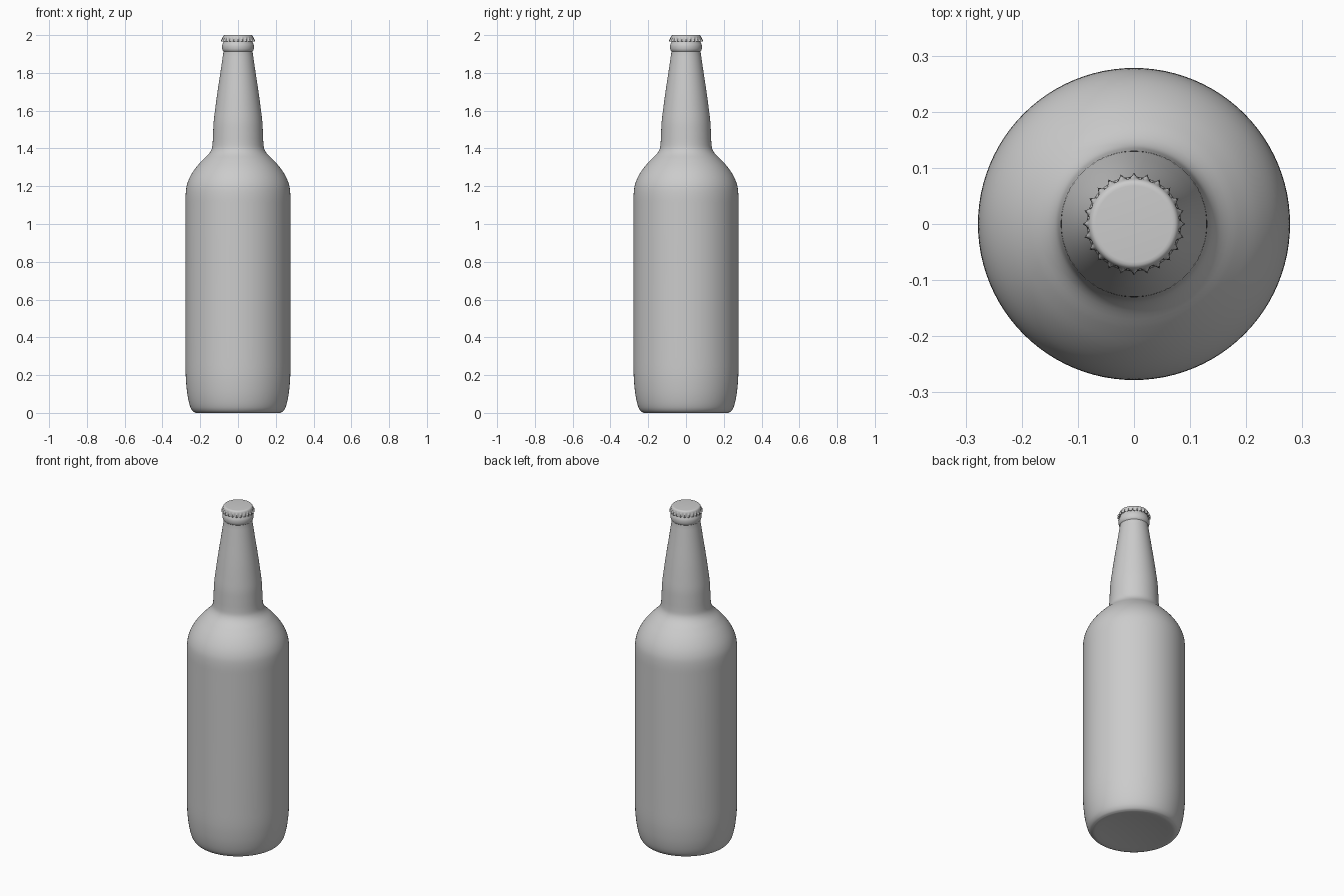
import bpy, bmesh
from math import sin, cos, pi, radians
from mathutils import Vector

if "Cube" in bpy.data.objects:
    bpy.data.objects.remove(bpy.data.objects["Cube"])


def lathe(name, rings, steps, radius=None):
    """Skin a list of (r, z, flute) rings around z; first and last collapse to the axis."""
    bm = bmesh.new()
    rows = []
    for r, z, f in rings:
        if r < 1e-5:
            rows.append([bm.verts.new((0, 0, z))])
            continue
        row = []
        for i in range(steps):
            a = 2 * pi * i / steps
            rr = r + (radius(a) * f if radius else 0)
            row.append(bm.verts.new((rr * cos(a), rr * sin(a), z)))
        rows.append(row)
    for lo, hi in zip(rows, rows[1:]):
        for i in range(steps):
            j = (i + 1) % steps
            if len(lo) == 1:
                bm.faces.new((lo[0], hi[j], hi[i]))
            elif len(hi) == 1:
                bm.faces.new((lo[i], lo[j], hi[0]))
            else:
                bm.faces.new((lo[i], lo[j], hi[j], hi[i]))
    bmesh.ops.recalc_face_normals(bm, faces=bm.faces)
    mesh = bpy.data.meshes.new(name)
    bm.to_mesh(mesh)
    bm.free()
    ob = bpy.data.objects.new(name, mesh)
    bpy.context.collection.objects.link(ob)
    bpy.ops.object.select_all(action='DESELECT')
    ob.select_set(True)
    bpy.context.view_layer.objects.active = ob
    bpy.ops.object.shade_smooth_by_angle(angle=radians(40))
    return ob


def refine(points, n=4):
    """Centripetal-style smooth curve: Hermite with chord-limited tangents."""
    p = [Vector(q) for q in points]
    tangents = []
    for i in range(len(p)):
        a, b = p[max(i - 1, 0)], p[min(i + 1, len(p) - 1)]
        tangents.append((b - a).normalized())
    out = []
    for i in range(len(p) - 1):
        d = (p[i + 1] - p[i]).length
        for k in range(n):
            t = k / n
            out.append(p[i] * (2*t**3 - 3*t**2 + 1) + p[i + 1] * (3*t**2 - 2*t**3)
                       + tangents[i] * d * (t**3 - 2*t**2 + t)
                       + tangents[i + 1] * d * (t**3 - t**2))
    return out + [p[-1]]


# Glass bottle: base, body, shoulder and tapered neck
side = [(0.222, 0.0), (0.238, 0.008), (0.252, 0.03), (0.264, 0.075),
        (0.272, 0.13), (0.277, 0.2), (0.278, 0.3), (0.278, 0.7), (0.278, 1.1),
        (0.277, 1.16), (0.271, 1.205), (0.254, 1.25), (0.224, 1.297),
        (0.186, 1.34), (0.154, 1.372), (0.14, 1.395), (0.135, 1.42),
        (0.132, 1.48), (0.129, 1.54), (0.122, 1.60), (0.11, 1.69),
        (0.092, 1.81), (0.077, 1.912)]
# Rolled lip below the cap
lip = [(0.077, 1.914), (0.081, 1.918), (0.084, 1.928), (0.0845, 1.94),
       (0.083, 1.952), (0.077, 1.962), (0.074, 1.985)]
base = [(0, 0.015), (0.1, 0.012), (0.18, 0.004), (0.21, 0.0)]
profile = base + [tuple(v) for v in refine(side)] + lip + [(0, 1.985)]
lathe("bottle", [(r, z, 0) for r, z in profile], 96)

# Crown cap with 24 pinched teeth around the skirt
cap = [(0, 1.975, 0), (0.074, 1.975, 0), (0.078, 1.965, 0.9), (0.081, 1.965, 1),
       (0.081, 1.973, 0.85), (0.081, 1.981, 0.4), (0.081, 1.988, 0),
       (0.0795, 1.993, 0), (0.077, 1.997, 0), (0.073, 1.9995, 0),
       (0.068, 2.0, 0), (0, 2.0, 0)]
lathe("bottle_cap", cap, 192, lambda a: 0.0105 * (1 - abs(sin(12 * a))))
